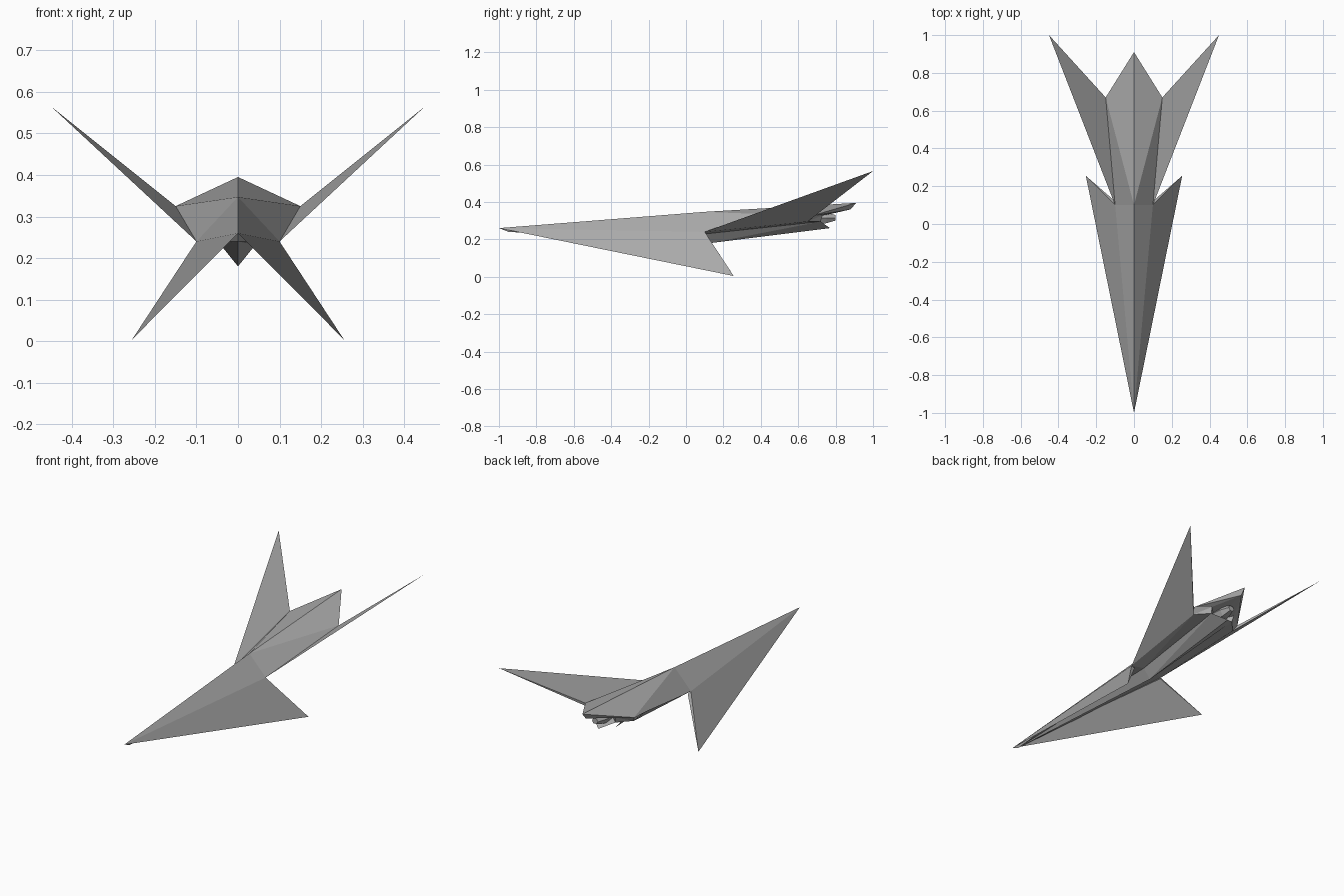
import bpy
import bmesh
from mathutils import Vector

cube = bpy.data.objects.get("Cube")
if cube:
    bpy.data.objects.remove(cube, do_unlink=True)

# One plain grey finish
grey = bpy.data.materials.new("hull_grey")
grey.use_nodes = True
COLOUR = (0.40, 0.40, 0.40, 1)
grey.diffuse_color = COLOUR
bsdf = next(n for n in grey.node_tree.nodes if n.type == 'BSDF_PRINCIPLED')
bsdf.inputs["Base Color"].default_value = COLOUR
bsdf.inputs["Roughness"].default_value = 0.6

# Key points on the model's left half
NOSE = (0, -1, 0.26)
CHIN = (0, -0.95, 0.24)
RIDGE = (0, 0.10, 0.347)
RIDGE_END = (0, 0.91, 0.395)
ROOT = (0.10, 0.10, 0.24)
CORNER = (0.15, 0.67, 0.325)
LOW_CORNER = (0.135, 0.65, 0.295)
CHINE = (0.042, 0.13, 0.232)
CHINE_END = (0.07, 0.72, 0.295)
KEEL = (0, 0.13, 0.18)
KEEL_END = (0, 0.77, 0.26)
LIP = (0, 0.88, 0.36)
LIP_SIDE = (0.075, 0.73, 0.328)
RECESS = (0, 0.66, 0.31)
UPPER_TIP = (0.45, 1.0, 0.565)
LOWER_TIP = (0.255, 0.255, 0.004)


def finish(name, bm):
    bmesh.ops.remove_doubles(bm, verts=bm.verts[:], dist=1e-5)
    bmesh.ops.recalc_face_normals(bm, faces=bm.faces[:])
    mesh = bpy.data.meshes.new(name)
    bm.to_mesh(mesh)
    bm.free()
    mesh.materials.append(grey)
    obj = bpy.data.objects.new(name, mesh)
    bpy.context.collection.objects.link(obj)
    return obj


def build(name, faces, sides=(1, -1)):
    """Faces of the left half, repeated for each given side."""
    bm = bmesh.new()
    for s in sides:
        for face in faces:
            bm.faces.new([bm.verts.new((s * x, y, z)) for x, y, z in face])
    return finish(name, bm)


def tetra(a, b, c, d):
    return [(a, b, c), (a, b, d), (b, c, d), (a, c, d)]


# Dart-shaped body with a raised ridge, narrow keel and recessed tail
build("fuselage", [
    (NOSE, RIDGE, ROOT),
    (RIDGE, CORNER, ROOT),
    (RIDGE, RIDGE_END, CORNER),
    (NOSE, ROOT, CHIN),
    (CHIN, ROOT, CHINE),
    (CHIN, CHINE, KEEL),
    (ROOT, CORNER, LOW_CORNER),
    (ROOT, LOW_CORNER, CHINE),
    (CHINE, LOW_CORNER, CHINE_END),
    (CHINE, CHINE_END, KEEL),
    (KEEL, CHINE_END, KEEL_END),
    (CORNER, RIDGE_END, LIP),
    (CORNER, LIP, LIP_SIDE),
    (CORNER, LIP_SIDE, LOW_CORNER),
    (LOW_CORNER, LIP_SIDE, CHINE_END),
    (LIP, RECESS, LIP_SIDE),
    (LIP_SIDE, RECESS, CHINE_END),
    (CHINE_END, RECESS, KEEL_END),
])

# Thin swept fins: the lower pair runs from the nose, the upper pair from the waist
for side, label in ((1, "left"), (-1, "right")):
    build(f"{label}_lower_wing",
          tetra(NOSE, LOWER_TIP, ROOT, (0.088, 0.11, 0.225)), (side,))
    build(f"{label}_upper_wing",
          tetra(ROOT, UPPER_TIP, CORNER, LOW_CORNER), (side,))

# Small faceted exhaust inside the tail
bm = bmesh.new()
rings = []
for y, r in ((0.67, 0.045), (0.75, 0.036), (0.80, 0.018)):
    rings.append([bm.verts.new(Vector((r * x, y, 0.315 + 0.8 * r * z)))
                  for x, z in ((1, 0), (0.5, 1), (-0.5, 1), (-1, 0), (-0.5, -1), (0.5, -1))])
for a, b in zip(rings, rings[1:]):
    for i in range(6):
        j = (i + 1) % 6
        bm.faces.new((a[i], a[j], b[j], b[i]))
bm.faces.new(rings[0])
bm.faces.new(rings[-1])
finish("exhaust", bm)
